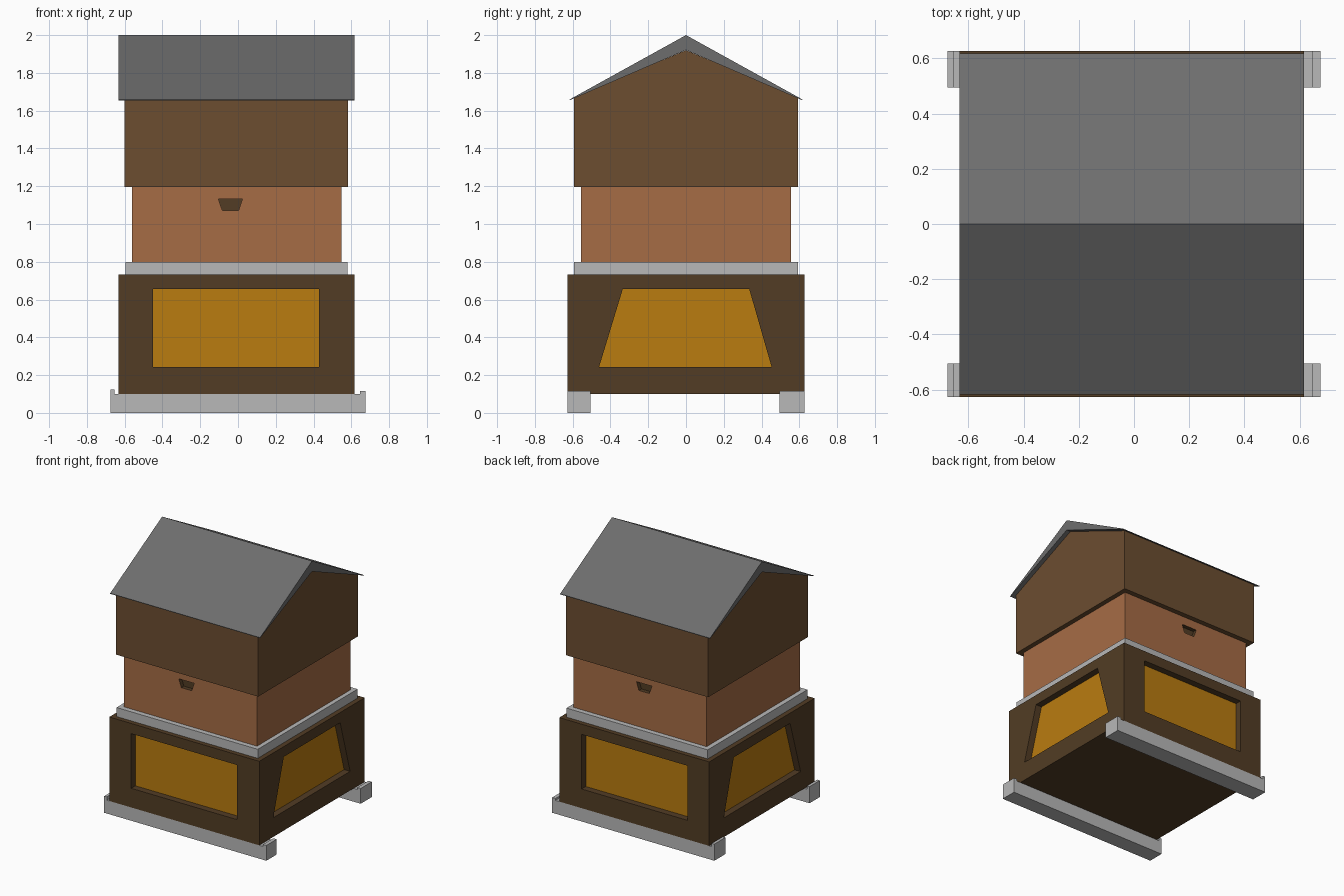
import bpy, bmesh
from mathutils import Vector

if "Cube" in bpy.data.objects:
    bpy.data.objects.remove(bpy.data.objects["Cube"])


def material(name, rgb):
    m = bpy.data.materials.new(name)
    m.diffuse_color = (*rgb, 1)
    m.use_nodes = True
    m.node_tree.nodes["Principled BSDF"].inputs["Base Color"].default_value = m.diffuse_color
    return m


DARK = material("dark wood", (0.085, 0.046, 0.018))
BROWN = material("brown wood", (0.15, 0.075, 0.03))
CEDAR = material("cedar wood", (0.38, 0.15, 0.06))
AMBER = material("amber panel", (0.49, 0.20, 0.005))
GREY = material("light grey", (0.48, 0.48, 0.48))
SLATE = material("roof grey", (0.155, 0.155, 0.155))


def finish(bm, name, mats):
    bmesh.ops.remove_doubles(bm, verts=bm.verts, dist=0.0001)
    bmesh.ops.recalc_face_normals(bm, faces=bm.faces)
    me = bpy.data.meshes.new(name)
    bm.to_mesh(me)
    bm.free()
    for m in mats:
        me.materials.append(m)
    ob = bpy.data.objects.new(name, me)
    bpy.context.collection.objects.link(ob)
    return ob


def prism(name, profile, axis, a, b, mat):
    """Extrude a 2D profile (other axis, z) along x or y from a to b."""
    bm = bmesh.new()
    at = (lambda p, t: (t, p[0], p[1])) if axis == 'x' else (lambda p, t: (p[0], t, p[1]))
    ends = [[bm.verts.new(at(p, t)) for p in profile] for t in (a, b)]
    for loop in ends:
        bm.faces.new(loop)
    n = len(profile)
    for i in range(n):
        j = (i + 1) % n
        bm.faces.new((ends[0][i], ends[0][j], ends[1][j], ends[1][i]))
    return finish(bm, name, [mat])


def rect(u0, u1, z0, z1):
    return [(u0, z0), (u1, z0), (u1, z1), (u0, z1)]


def recessed_box(name, x, y, z, holes, depth, mats, jamb):
    """Box whose sides may carry a four-cornered recess with a coloured back."""
    bm = bmesh.new()

    def face(pts, mi=0):
        bm.faces.new([bm.verts.new(p) for p in pts]).material_index = mi

    for axis, (lo, hi), across in (('x', x, y), ('y', y, x)):
        for pos, inward in ((lo, 1), (hi, -1)):
            def at(p, d=0.0):
                t = pos + d * inward
                return (t, p[0], p[1]) if axis == 'x' else (p[0], t, p[1])
            outer = rect(*across, *z)
            hole = holes.get(axis)
            if not hole:
                face([at(p) for p in outer])
                continue
            for i in range(4):
                j = (i + 1) % 4
                face([at(outer[i]), at(outer[j]), at(hole[j]), at(hole[i])])
                face([at(hole[i]), at(hole[j]), at(hole[j], depth), at(hole[i], depth)], jamb)
            face([at(p, depth) for p in hole], 1)
    for h in z:
        face([(x[0], y[0], h), (x[1], y[0], h), (x[1], y[1], h), (x[0], y[1], h)])
    return finish(bm, name, mats)


# Base runners with small upturned stops at the ends
runner = [(-0.675, 0), (0.675, 0), (0.675, 0.115), (0.647, 0.115), (0.647, 0.10),
          (-0.653, 0.10), (-0.653, 0.125), (-0.675, 0.125)]
prism("front_runner", runner, 'y', -0.627, -0.505, GREY)
prism("back_runner", runner, 'y', 0.495, 0.627, GREY)

# Lower box with recessed panels on all four sides
recessed_box("lower_box", (-0.632, 0.616), (-0.627, 0.627), (0.10, 0.732),
             {'y': rect(-0.45, 0.43, 0.244, 0.655),
              'x': [(-0.46, 0.244), (0.453, 0.244), (0.335, 0.655), (-0.335, 0.655)]},
             0.05, [DARK, AMBER], 0)

# Grey tray
prism("tray", rect(-0.596, 0.58, 0.732, 0.80), 'y', -0.593, 0.593, GREY)

# Middle box with a hand slot front and back
recessed_box("middle_box", (-0.56, 0.547), (-0.555, 0.555), (0.80, 1.197),
             {'y': [(-0.083, 1.072), (0.003, 1.072), (0.024, 1.133), (-0.104, 1.133)]},
             0.03, [CEDAR, DARK], 1)

# Gabled upper box
prism("upper_box", [(-0.593, 1.197), (0.593, 1.197), (0.593, 1.668), (0, 1.92), (-0.593, 1.668)],
      'x', -0.60, 0.583, BROWN)

# Roof, thick at the ridge and thin at the eaves
prism("roof", [(-0.617, 1.655), (0, 1.921), (0.617, 1.655), (0.617, 1.659), (0, 2.0), (-0.617, 1.659)],
      'x', -0.632, 0.616, SLATE)
